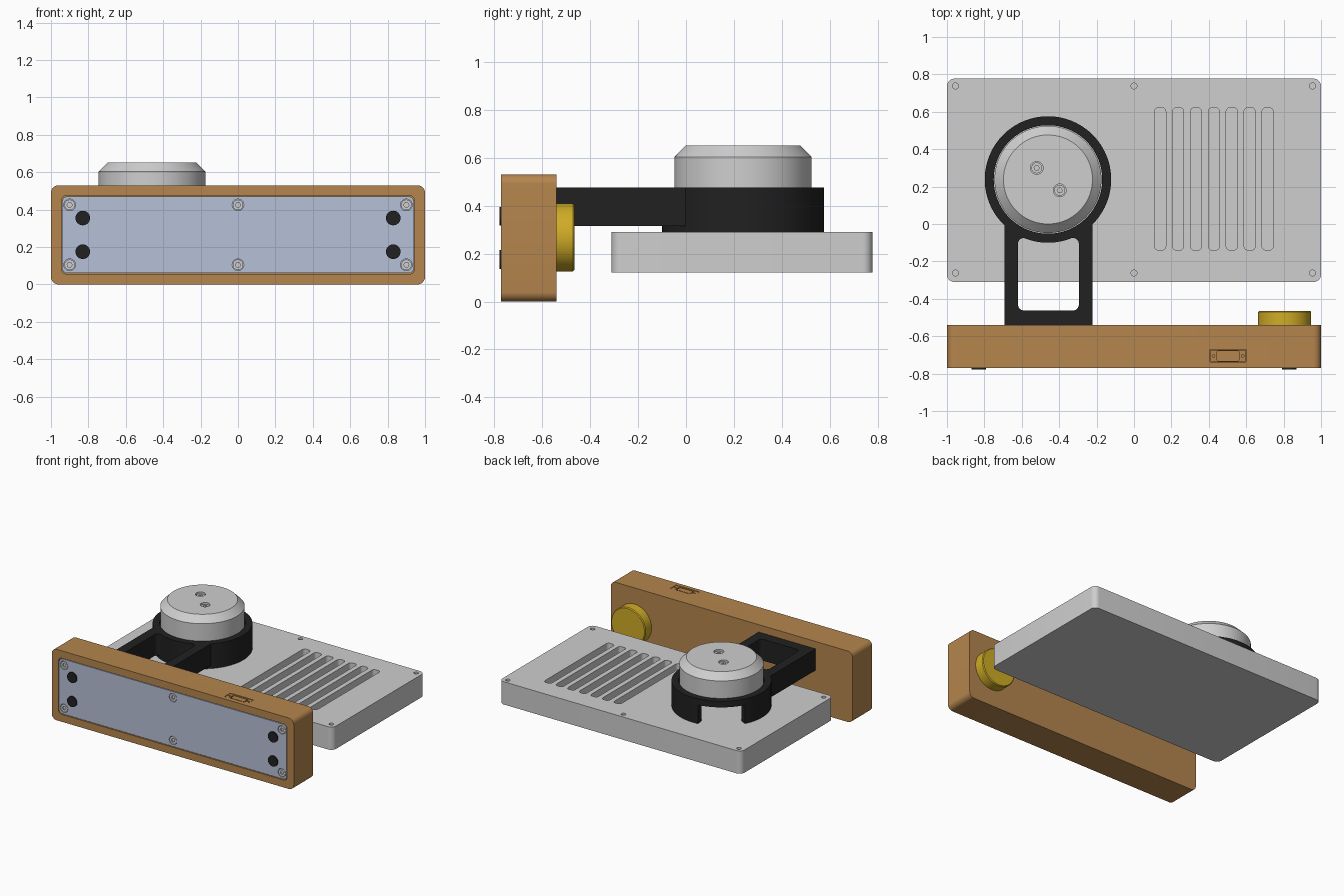
import bpy, bmesh, math
from mathutils import Vector

if "Cube" in bpy.data.objects:
    bpy.data.objects.remove(bpy.data.objects["Cube"])


def material(name, rgb):
    m = bpy.data.materials.new(name)
    m.diffuse_color = (*rgb, 1)
    m.use_nodes = True
    m.node_tree.nodes["Principled BSDF"].inputs["Base Color"].default_value = m.diffuse_color
    return m


WOOD = material("warm brown", (0.46, 0.235, 0.075))
GRAY = material("light gray", (0.62, 0.62, 0.62))
BLACK = material("black", (0.015, 0.015, 0.016))
GOLD = material("gold", (0.63, 0.41, 0.02))
PANEL = material("pale blue gray", (0.47, 0.53, 0.68))


def rounded(u0, u1, v0, v1, r, n=8):
    """Outline of a rectangle with rounded corners."""
    pts = []
    for i, (cu, cv) in enumerate([(u1 - r, v1 - r), (u0 + r, v1 - r), (u0 + r, v0 + r), (u1 - r, v0 + r)]):
        for k in range(n + 1):
            a = math.pi / 2 * (i + k / n)
            pts.append((cu + r * math.cos(a), cv + r * math.sin(a)))
    return pts


def circle(u, v, r, n=64):
    return [(u + r * math.cos(2 * math.pi * k / n), v + r * math.sin(2 * math.pi * k / n)) for k in range(n)]


def loft(name, sections, mat, axis="z"):
    """Solid through a list of (outline, level) sections along y or z."""
    bm = bmesh.new()
    rings = []
    for pts, w in sections:
        rings.append([bm.verts.new((u, v, w) if axis == "z" else (u, w, v)) for u, v in pts])
    for a, b in zip(rings, rings[1:]):
        for i in range(len(a)):
            j = (i + 1) % len(a)
            bm.faces.new((a[i], a[j], b[j], b[i]))
    bm.faces.new(rings[0])
    bm.faces.new(rings[-1])
    bmesh.ops.recalc_face_normals(bm, faces=bm.faces)
    me = bpy.data.meshes.new(name)
    bm.to_mesh(me)
    bm.free()
    me.materials.append(mat)
    ob = bpy.data.objects.new(name, me)
    bpy.context.collection.objects.link(ob)
    return ob


def prism(name, pts, w0, w1, mat, axis="z"):
    return loft(name, [(pts, w0), (pts, w1)], mat, axis)


def boolean(ob, tools, op="DIFFERENCE"):
    """Apply each tool to the object, then discard the tool."""
    bpy.context.view_layer.objects.active = ob
    for t in tools:
        mod = ob.modifiers.new("cut", "BOOLEAN")
        mod.operation, mod.solver, mod.object = op, "EXACT", t
        bpy.ops.object.modifier_apply(modifier=mod.name)
        bpy.data.objects.remove(t)


def cutter(pts, w0, w1, mat, axis="z"):
    return prism("cutter", pts, w0, w1, mat, axis)


# Wooden front case with panel recess
case = prism("wood_case", rounded(-1, 1, 0, 0.53, 0.04), -0.77, -0.54, WOOD, "y")
boolean(case, [cutter(rounded(-0.945, 0.945, 0.055, 0.475, 0.03), -0.9, -0.75, WOOD, "y")])
# Connector recess in the case top, with an inset plate
boolean(case, [cutter(rounded(0.405, 0.6, -0.74, -0.67, 0.008), 0.518, 0.6, WOOD)])
socket = prism("socket_plate", rounded(0.408, 0.597, -0.737, -0.673, 0.007), 0.51, 0.528, WOOD)
boolean(socket, [cutter(rounded(0.44, 0.565, -0.732, -0.678, 0.015), 0.519, 0.6, WOOD)]
        + [cutter(circle(x, -0.705, 0.007, 16), 0.519, 0.6, WOOD) for x in (0.425, 0.581)])
prism("socket_core", rounded(0.447, 0.558, -0.726, -0.684, 0.014), 0.515, 0.527, WOOD)

# Front panel with recessed screws and black pads
panel = prism("front_panel", rounded(-0.94, 0.94, 0.06, 0.47, 0.027), -0.768, -0.745, PANEL, "y")
for x in (-0.9, 0, 0.9):
    for z in (0.105, 0.425):
        boolean(panel, [cutter(circle(x, z, 0.031, 32), -0.8, -0.755, PANEL, "y")])
        screw = prism("panel_screw", circle(x, z, 0.028, 32), -0.767, -0.75, GRAY, "y")
        boolean(screw, [cutter(circle(x, z, 0.014, 6), -0.8, -0.758, GRAY, "y")])
for x in (-0.83, 0.83):
    for z in (0.175, 0.355):
        prism("round_pad", circle(x, z, 0.039, 48), -0.777, -0.76, BLACK, "y")

# Gold knob behind the case
loft("gold_knob", [(circle(0.805, 0.267, 0.142), -0.541), (circle(0.805, 0.267, 0.142), -0.471),
                   (circle(0.805, 0.267, 0.136), -0.465)], GOLD, "y")

# Base plate with vent slots and screw holes
plate = prism("base_plate", rounded(-1, 1, -0.31, 0.777, 0.04), 0.12, 0.29, GRAY)
cuts = []
for i in range(7):
    x = 0.14 + 0.0957 * i
    cuts.append(cutter(rounded(x - 0.03, x + 0.03, -0.14, 0.622, 0.022), 0.21, 0.4, GRAY))
for x in (-0.955, 0, 0.955):
    for y in (-0.262, 0.738):
        cuts.append(cutter(circle(x, y, 0.016, 24), 0.27, 0.4, GRAY))
boolean(plate, cuts)

# Black bracket: windowed arm joined to a ring, with a notch in the ring's rear wall
CX, CY = -0.46, 0.238
bracket = prism("bracket", [(-0.693, -0.545), (-0.222, -0.545), (-0.222, 0.1), (-0.693, 0.1)], 0.315, 0.475, BLACK)
boolean(bracket, [cutter(rounded(-0.62, -0.295, -0.462, -0.075, 0.03), 0.2, 0.6, BLACK)])
boolean(bracket, [prism("ring", circle(CX, CY, 0.338, 96), 0.29, 0.475, BLACK)], "UNION")
notch = [(CX + r * math.cos(math.radians(a)), CY + r * math.sin(math.radians(a)))
         for r, a in ((0.2, 97), (0.5, 97), (0.5, 153), (0.2, 153))]
boolean(bracket, [cutter(circle(CX, CY, 0.29, 96), 0.2, 0.6, BLACK), cutter(notch, 0.2, 0.43, BLACK)])

# Silver head with chamfered rim and two recessed screws
head = loft("round_head", [(circle(CX, CY, r, 96), z) for r, z in
                           ((0.286, 0.42), (0.286, 0.603), (0.238, 0.651))], GRAY)
for x, y in ((-0.52, 0.3), (-0.397, 0.18)):
    boolean(head, [cutter(circle(x, y, 0.034, 32), 0.62, 0.8, GRAY)])
    screw = prism("head_screw", circle(x, y, 0.029, 32), 0.61, 0.64, GRAY)
    boolean(screw, [cutter(circle(x, y, 0.014, 6), 0.625, 0.8, GRAY)])

# Smooth the curved walls, keep edges sharp
for ob in bpy.data.objects:
    ob.select_set(True)
bpy.context.view_layer.objects.active = case
bpy.ops.object.shade_smooth_by_angle(angle=math.radians(30))
